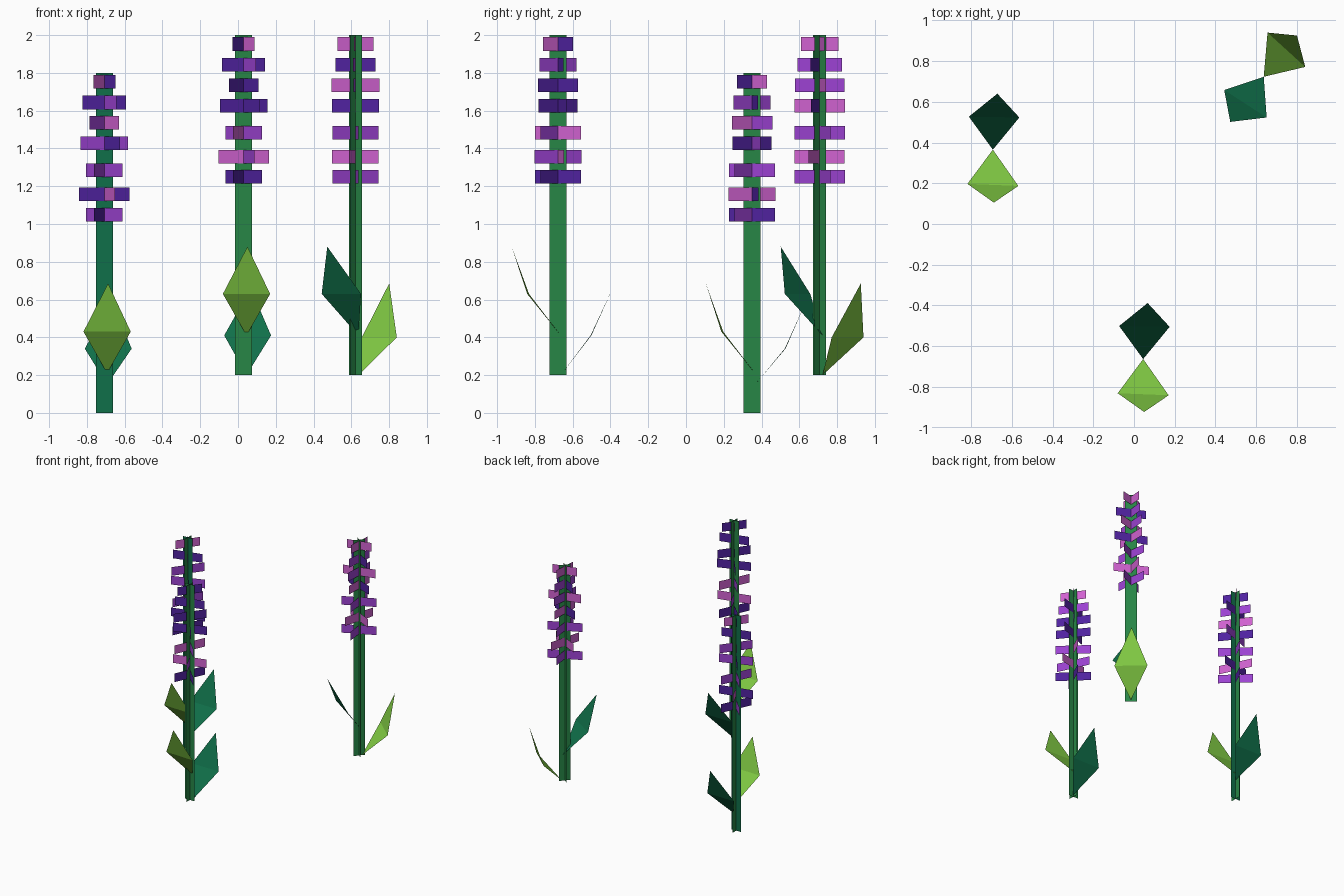
import bpy, math
from mathutils import Vector, Matrix

if "Cube" in bpy.data.objects:
    bpy.data.objects.remove(bpy.data.objects["Cube"])


def material(name, hex_code):
    lin = []
    for i in (0, 2, 4):
        c = int(hex_code[i:i + 2], 16) / 255
        lin.append(c / 12.92 if c <= 0.04045 else ((c + 0.055) / 1.055) ** 2.4)
    m = bpy.data.materials.new(name)
    m.diffuse_color = (*lin, 1)
    m.use_nodes = True
    m.node_tree.nodes["Principled BSDF"].inputs["Base Color"].default_value = m.diffuse_color
    return m


STEM = material("stem_green", "278646")
TEAL = material("teal_green", "10704A")
LIME = material("lime_green", "82CC44")
PETAL = {"i": material("indigo", "5022A0"),
         "p": material("purple", "9C42D2"),
         "k": material("orchid_pink", "D062D0")}


def build(name, verts, faces, mats, indices):
    me = bpy.data.meshes.new(name)
    me.from_pydata(verts, [], faces)
    for m in mats:
        me.materials.append(m)
    for p, i in zip(me.polygons, indices):
        p.material_index = i
    ob = bpy.data.objects.new(name, me)
    bpy.context.collection.objects.link(ob)
    return ob


def crossed_sheets(name, centre, z0, z1, half, angles, mats):
    """Two upright thin sheets crossing on the stem axis."""
    verts, faces = [], []
    for a in angles:
        d = Vector((math.cos(math.radians(a)), math.sin(math.radians(a)), 0)) * half
        c = Vector((centre[0], centre[1], 0))
        n = len(verts)
        for off, z in ((-d, z0), (d, z0), (d, z1), (-d, z1)):
            verts.append(c + off + Vector((0, 0, z)))
        faces.append((n, n + 1, n + 2, n + 3))
    build(name, verts, faces, mats, (0, 1))


def leaf(name, centre, outline, heights, turn, mat):
    """Diamond leaf folded across its widest line."""
    rot = Matrix.Rotation(math.radians(turn), 2)
    base = Vector((centre[0] + 0.015, centre[1] + 0.015))
    zs = (heights[0], heights[1], heights[2], heights[1])
    verts = []
    for p, z in zip([(0, 0)] + outline, zs):
        q = base + rot @ Vector(p)
        verts.append((q.x, q.y, z))
    build(name, verts, [(0, 1, 3), (1, 2, 3)], [mat], (0, 0))


# leaf outlines from the base: side, tip, side
LIME_LEAF = [(-0.125, -0.168), (0.005, -0.26), (0.125, -0.178)]
TEAL_LEAF = [(-0.118, 0.162), (0.022, 0.275), (0.13, 0.158)]

# flower tiers: height above the root, half width, angles of the two sheets
TIERS = [(1.05, 0.134, -43.5, 65.5), (1.157, 0.137, 14, -65),
         (1.284, 0.134, -43.5, 65.5), (1.427, 0.133, 20, -51),
         (1.535, 0.132, 54, -54), (1.643, 0.118, 15, -56),
         (1.753, 0.099, 54, -54)]

# name, centre, root height, turn, tier colours, lime heights, teal heights, leaf turns, stem sheet
PLANTS = [
    ("left", (-0.708, 0.35), 0.0, 0, "pi ik pp pi pk ip ki",
     (0.21, 0.43, 0.685), (0.15, 0.34, 0.60), (0, 0), TEAL),
    ("front", (0.03, -0.678), 0.2, 0, "ii kp pk ii ii ip ik",
     (0.41, 0.63, 0.88), (0.20, 0.41, 0.66), (0, 0), STEM),
    ("right", (0.622, 0.708), 0.2, -40, "pp kk pp ik kp ip kk",
     (0.20, 0.40, 0.685), (0.41, 0.63, 0.88), (140, 148), STEM),
]

for name, c, z, turn, cols, lime_z, teal_z, leaf_turn, sheet in PLANTS:
    # stem
    crossed_sheets(name + "_stem", c, z, z + 1.8, 0.045, (turn, turn + 90), (sheet, STEM))
    # leaves
    leaf(name + "_lime_leaf", c, LIME_LEAF, lime_z, leaf_turn[0], LIME)
    leaf(name + "_teal_leaf", c, TEAL_LEAF, teal_z, leaf_turn[1], TEAL)
    # petal tiers
    for i, ((h, half, a1, a2), col) in enumerate(zip(TIERS, cols.split())):
        crossed_sheets(f"{name}_petals_{i + 1}", c, z + h - 0.036, z + h + 0.036, half,
                       (a1 + turn, a2 + turn), [PETAL[k] for k in col])
